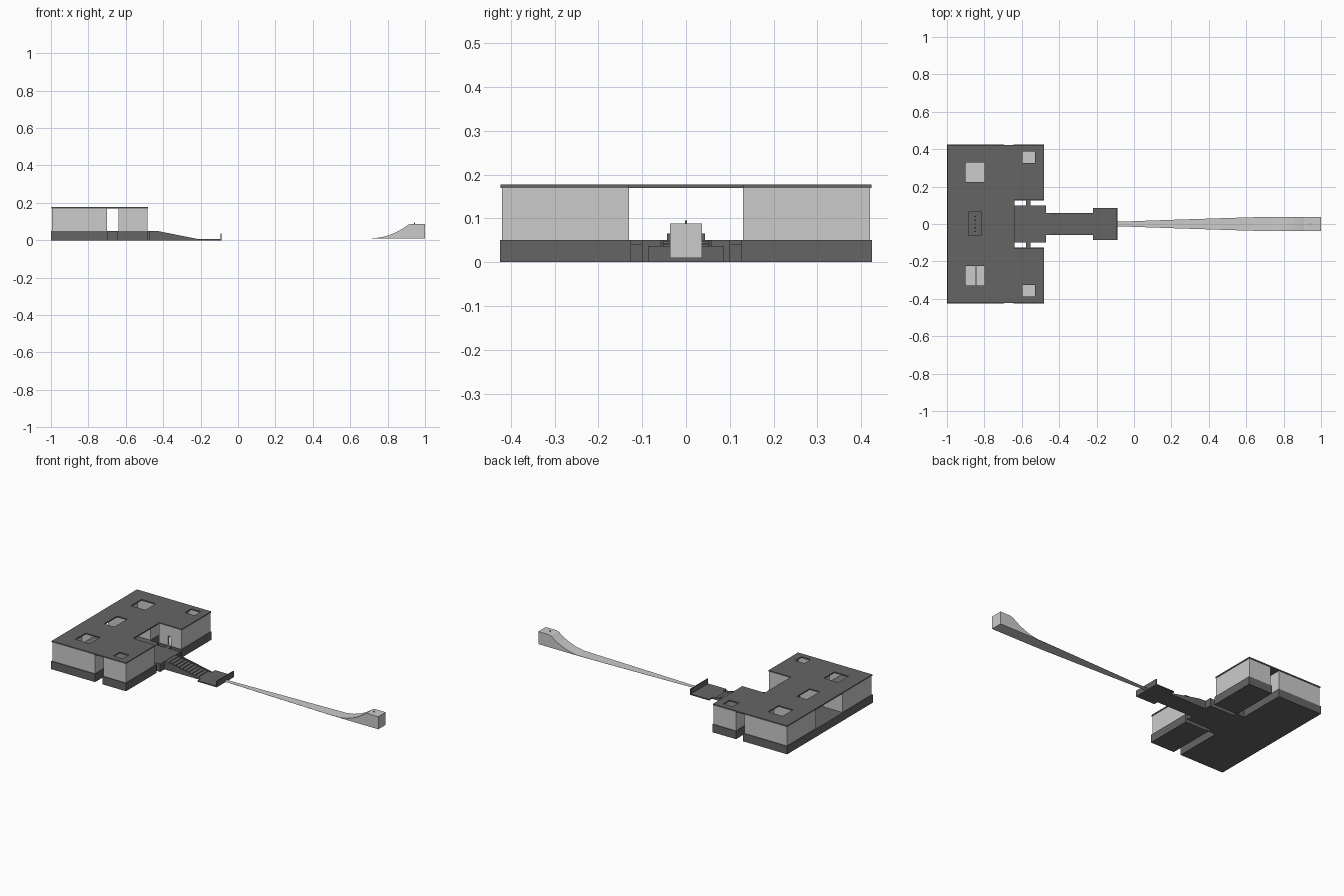
import bpy, bmesh

if "Cube" in bpy.data.objects:
    bpy.data.objects.remove(bpy.data.objects["Cube"])

dark = bpy.data.materials.new("dark_grey")
dark.diffuse_color = (0.13, 0.13, 0.13, 1)
dark.use_nodes = True
dark.node_tree.nodes["Principled BSDF"].inputs["Base Color"].default_value = dark.diffuse_color


def finish(name, bm, mat=None):
    bmesh.ops.recalc_face_normals(bm, faces=bm.faces)
    me = bpy.data.meshes.new(name)
    bm.to_mesh(me)
    bm.free()
    ob = bpy.data.objects.new(name, me)
    bpy.context.collection.objects.link(ob)
    if mat:
        me.materials.append(mat)
    return ob


def box(name, x0, x1, y0, y1, z0, z1, mat=None):
    bm = bmesh.new()
    bmesh.ops.create_cube(bm, size=1)
    y0, y1 = min(y0, y1), max(y0, y1)
    for v in bm.verts:
        v.co = ((x0, x1)[v.co.x > 0], (y0, y1)[v.co.y > 0], (z0, z1)[v.co.z > 0])
    return finish(name, bm, mat)


def extrude_y(name, pts, y0, y1, mat=None):
    bm = bmesh.new()
    face = bm.faces.new([bm.verts.new((x, y0, z)) for x, z in pts])
    ext = bmesh.ops.extrude_face_region(bm, geom=[face])["geom"]
    for v in ext:
        if isinstance(v, bmesh.types.BMVert):
            v.co.y = y1
    return finish(name, bm, mat)


def cut(ob, *bounds):
    c = box("cutter", *bounds)
    c.hide_render = True
    m = ob.modifiers.new("cut", 'BOOLEAN')
    m.operation, m.object, m.solver = 'DIFFERENCE', c, 'EXACT'
    bpy.context.view_layer.objects.active = ob
    bpy.ops.object.modifier_apply(modifier=m.name)
    bpy.data.objects.remove(c)


# Four hollow rooms on plinths, with a doorway facing the middle passage
for side, s in (("right", 1), ("left", -1)):
    for size, x0, x1, door in (("large", -1, -0.695, -0.85), ("small", -0.645, -0.48, -0.565)):
        box(f"{size}_plinth_{side}", x0, x1, s * 0.125, s * 0.425, 0, 0.05, dark)
        a, b = x0 + 0.005, x1 - 0.005
        room = box(f"{size}_room_{side}", a, b, s * 0.13, s * 0.42, 0.05, 0.17)
        cut(room, a + 0.008, b - 0.008, s * 0.138, s * 0.412, 0.053, 0.2)
        cut(room, door - 0.012, door + 0.012, s * 0.12, s * 0.15, 0.053, 0.11)
    # Plank from the stair platform to the small room
    box(f"door_plank_{side}", -0.577, -0.553, s * 0.099, s * 0.127, 0.04, 0.05, dark)
    # Stair stringers
    extrude_y(f"stair_stringer_{side}",
              [(-0.47, 0), (-0.47, 0.05), (-0.43, 0.05), (-0.22, 0.008), (-0.22, 0)],
              s * 0.05, s * 0.058, dark)

# Partition seen through one roof opening
box("room_partition", -0.85, -0.842, -0.412, -0.138, 0.053, 0.169)

# Passage floor and stair platform
box("passage_floor", -1, -0.64, -0.125, 0.125, 0, 0.05, dark)
box("stair_platform", -0.64, -0.47, -0.1, 0.1, 0, 0.05, dark)

# Roof: notched slab with openings
roof = box("roof", -0.998, -0.482, -0.423, 0.423, 0.169, 0.177, dark)
openings = [(-0.65 + 0.012, -0.4, -0.13, 0.13), (-0.885, -0.815, -0.062, 0.065)]
for s in (1, -1):
    openings += [(-0.9, -0.8, s * 0.225, s * 0.328), (-0.595, -0.53, s * 0.325, s * 0.387)]
for o in openings:
    cut(roof, *o, 0.1, 0.25)

# Row of pegs under the middle opening
for i in range(5):
    y = -0.04 + i * 0.02
    box(f"peg_{i + 1}", -0.852, -0.846, y - 0.003, y + 0.003, 0.05, 0.065, dark)

# Stair flight as one stepped profile
n = 11
run, rise = 0.25 / n, 0.045 / n
steps = [(-0.47, 0)]
for i in range(n):
    z = 0.048 - i * rise
    steps += [(-0.47 + i * run, z), (-0.47 + (i + 1) * run, z)]
steps.append((-0.22, 0))
extrude_y("stair_steps", steps, -0.05, 0.05, dark)

# Landing with an end wall
box("landing", -0.22, -0.087, -0.086, 0.086, 0, 0.007, dark)
box("landing_wall", -0.094, -0.087, -0.086, 0.086, 0.007, 0.037, dark)

# Widening lane that curves up to a raised end block
lane = [(-0.09, 0.012, 0.0095), (0.25, 0.024, 0.0095), (0.63, 0.036, 0.0095),
        (0.73, 0.037, 0.011), (0.78, 0.037, 0.019), (0.82, 0.037, 0.032),
        (0.86, 0.037, 0.050), (0.89, 0.037, 0.069), (0.91, 0.037, 0.083),
        (0.93, 0.037, 0.088), (1.0, 0.037, 0.088)]
bm = bmesh.new()
rings = [[bm.verts.new((x, y, z)) for y, z in ((-w, 0.009), (w, 0.009), (w, t), (-w, t))]
         for x, w, t in lane]
for a, b in zip(rings, rings[1:]):
    for k in range(4):
        bm.faces.new((a[k], a[(k + 1) % 4], b[(k + 1) % 4], b[k]))
bm.faces.new(rings[0])
bm.faces.new(rings[-1])
finish("lane", bm)

# Small marker pin on the raised end
box("marker_pin", 0.942, 0.947, -0.002, 0.002, 0.087, 0.095, dark)
